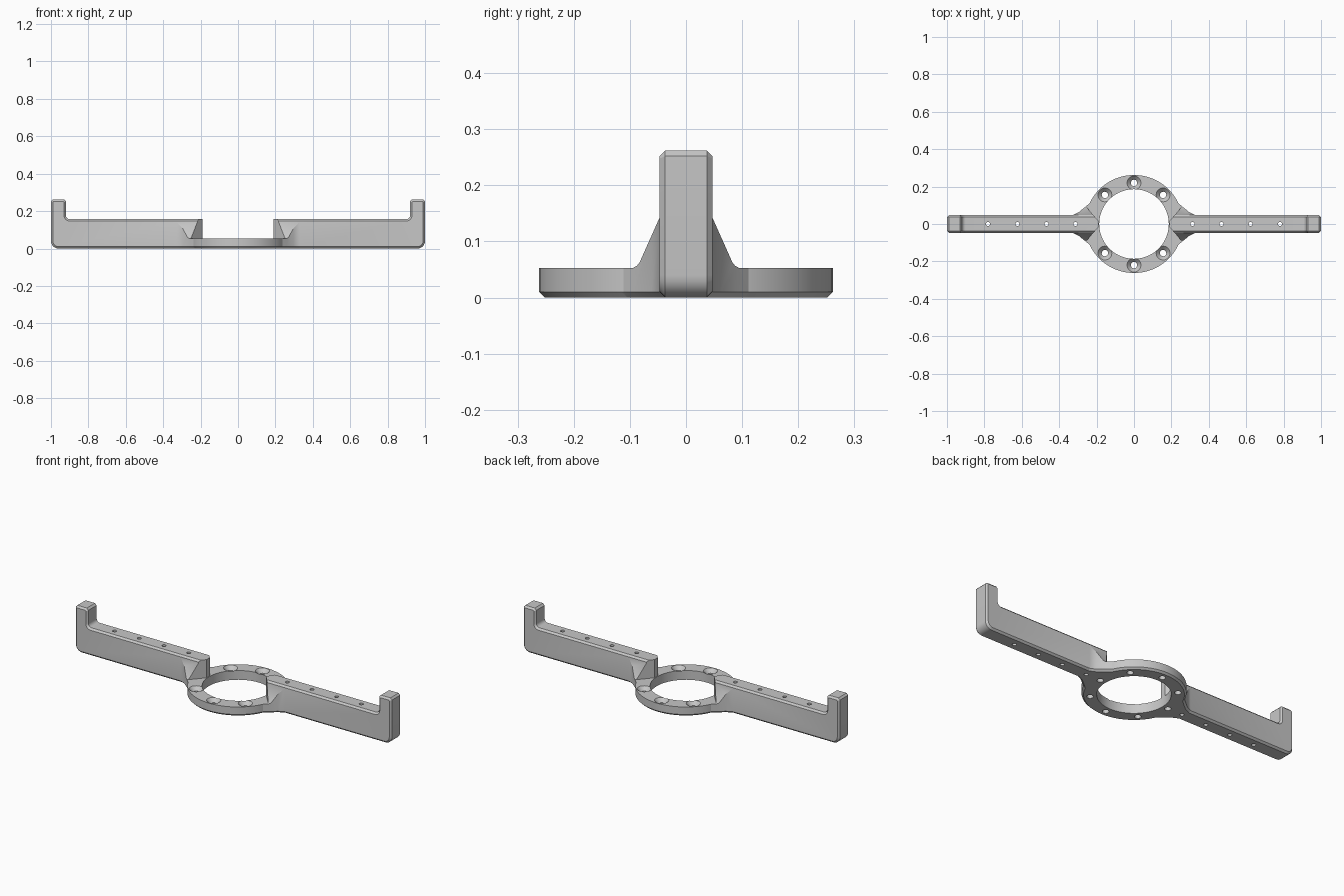
import bpy, bmesh
from math import sin, cos, pi, radians

cube = bpy.data.objects.get("Cube")
if cube:
    bpy.data.objects.remove(cube, do_unlink=True)

grey = bpy.data.materials.new("plain_grey")
grey.use_nodes = True
grey.diffuse_color = (0.57, 0.57, 0.57, 1)
grey.node_tree.nodes["Principled BSDF"].inputs["Base Color"].default_value = (0.57, 0.57, 0.57, 1)

CHAMFER = 0.01
ARM_Y = 0.047
ARM_TOP = 0.157
RING_TOP = 0.053
RING_R = 0.262
BORE_R = 0.186
BOLT_R = 0.22


def finish(bm, name):
    bmesh.ops.recalc_face_normals(bm, faces=bm.faces)
    mesh = bpy.data.meshes.new(name)
    bm.to_mesh(mesh)
    bm.free()
    mesh.materials.append(grey)
    obj = bpy.data.objects.new(name, mesh)
    bpy.context.collection.objects.link(obj)
    return obj


def arc(cx, cy, r, start, end, steps):
    angles = [radians(start + (end - start) * i / steps) for i in range(steps + 1)]
    return [(cx + r * cos(a), cy + r * sin(a)) for a in angles]


def prism(points, shift):
    bm = bmesh.new()
    base = bm.faces.new([bm.verts.new(p) for p in points])
    out = bmesh.ops.extrude_face_region(bm, geom=[base])["geom"]
    bmesh.ops.translate(bm, vec=shift, verts=[v for v in out if isinstance(v, bmesh.types.BMVert)])
    bmesh.ops.recalc_face_normals(bm, faces=bm.faces)
    return bm


def chamfer(bm, edges):
    bmesh.ops.bevel(bm, geom=edges, offset=CHAMFER, segments=1, affect='EDGES', clamp_overlap=False)


def lathe(bm, x, y, profile, sides, tube=False):
    """Turned solid from (radius, height) pairs, capped or closed into a tube."""
    rings = [[bm.verts.new((x + r * cos(2 * pi * i / sides), y + r * sin(2 * pi * i / sides), z))
              for i in range(sides)] for r, z in profile]
    pairs = list(zip(rings, rings[1:]))
    if tube:
        pairs.append((rings[-1], rings[0]))
    else:
        bm.faces.new(rings[0][::-1])
        bm.faces.new(rings[-1])
    for a, b in pairs:
        for i in range(sides):
            j = (i + 1) % sides
            bm.faces.new((a[i], a[j], b[j], b[i]))


def combine(target, other, operation):
    mod = target.modifiers.new(operation.lower(), 'BOOLEAN')
    mod.operation = operation
    mod.solver = 'EXACT'
    mod.object = other
    bpy.context.view_layer.objects.active = target
    bpy.ops.object.modifier_apply(modifier=mod.name)
    bpy.data.objects.remove(other, do_unlink=True)


def make_ring():
    """Flat ring with a chamfered lower rim and six countersunk holes."""
    bm = bmesh.new()
    lathe(bm, 0, 0, [(BORE_R, 0), (RING_R - CHAMFER, 0), (RING_R, CHAMFER),
                     (RING_R, RING_TOP), (BORE_R, RING_TOP)], 96, tube=True)
    ring = finish(bm, "ring_bracket")
    bm = bmesh.new()
    for i in (1, 2, 3, 5, 6, 7):
        lathe(bm, BOLT_R * cos(i * pi / 4), BOLT_R * sin(i * pi / 4),
              [(0.017, -0.1), (0.017, 0.032), (0.037, RING_TOP), (0.037, 0.1)], 32)
    combine(ring, finish(bm, "bolt_hole_cutter"), 'DIFFERENCE')
    return ring


def make_shoulder(sx):
    """Flared web under the arm, rising in sloping gussets on both sides."""
    half = [(0.195, 0.02), (0.21, 0.11), (0.233, 0.115), (0.26, 0.092), (0.297, 0.062), (0.34, 0.042)]
    plan = half + [(x, -y) for x, y in reversed(half)]
    bm = prism([(sx * x, y, 0) for x, y in plan], (0, 0, 0.2))
    chamfer(bm, [e for e in bm.edges if all(v.co.z < 0.001 for v in e.verts)])
    shoulder = finish(bm, "shoulder")
    half = [(0.045, ARM_TOP - CHAMFER), (0.083, 0.062), (0.088, 0.056), (0.095, RING_TOP),
            (0.2, RING_TOP), (0.2, -0.1)]
    roof = half + [(-y, z) for y, z in reversed(half)]
    bm = prism([(sx * 0.1, y, z) for y, z in roof], (sx * 0.3, 0, 0))
    combine(shoulder, finish(bm, "gusset_slope"), 'INTERSECT')
    return shoulder


def make_arm(sx):
    """Drilled arm with upturned end, chamfered sides and pointed inner end."""
    start = 0.189
    profile = ([(start, 0)] + arc(0.96, 0.04, 0.04, -90, 0, 6)
               + [(1, 0.252), (0.99, 0.262), (0.93, 0.262), (0.92, 0.252)]
               + arc(0.9, ARM_TOP + 0.02, 0.02, 0, -90, 5) + [(start, ARM_TOP)])
    bm = prism([(sx * x, -ARM_Y, z) for x, z in profile], (0, 2 * ARM_Y, 0))
    chamfer(bm, [e for e in bm.edges if abs(e.verts[0].co.y - e.verts[1].co.y) < 0.001])
    arm = finish(bm, "arm")
    combine(arm, make_shoulder(sx), 'UNION')

    nose = [(0.295, 0.137), (0.176, 0), (0.295, -0.137), (0.1, -0.137), (0.1, 0.137)]
    bm = prism([(sx * x, y, RING_TOP) for x, y in nose], (0, 0, 0.25))
    combine(arm, finish(bm, "nose_cutter"), 'DIFFERENCE')

    bm = bmesh.new()
    for i in range(4):
        lathe(bm, sx * (0.312 + 0.156 * i), 0, [(0.011, -0.1), (0.011, 0.3)], 16)
    combine(arm, finish(bm, "arm_hole_cutter"), 'DIFFERENCE')
    return arm


body = make_ring()
for sx in (-1, 1):
    combine(body, make_arm(sx), 'UNION')

# Blind holes below the arm roots
bm = bmesh.new()
for sx in (-1, 1):
    lathe(bm, sx * BOLT_R, 0, [(0.017, -0.002), (0.017, 0.1)], 24)
combine(body, finish(bm, "blind_hole_cutter"), 'DIFFERENCE')

# Shading
bpy.ops.object.select_all(action='DESELECT')
body.select_set(True)
bpy.context.view_layer.objects.active = body
bpy.ops.object.shade_smooth_by_angle(angle=radians(25))
